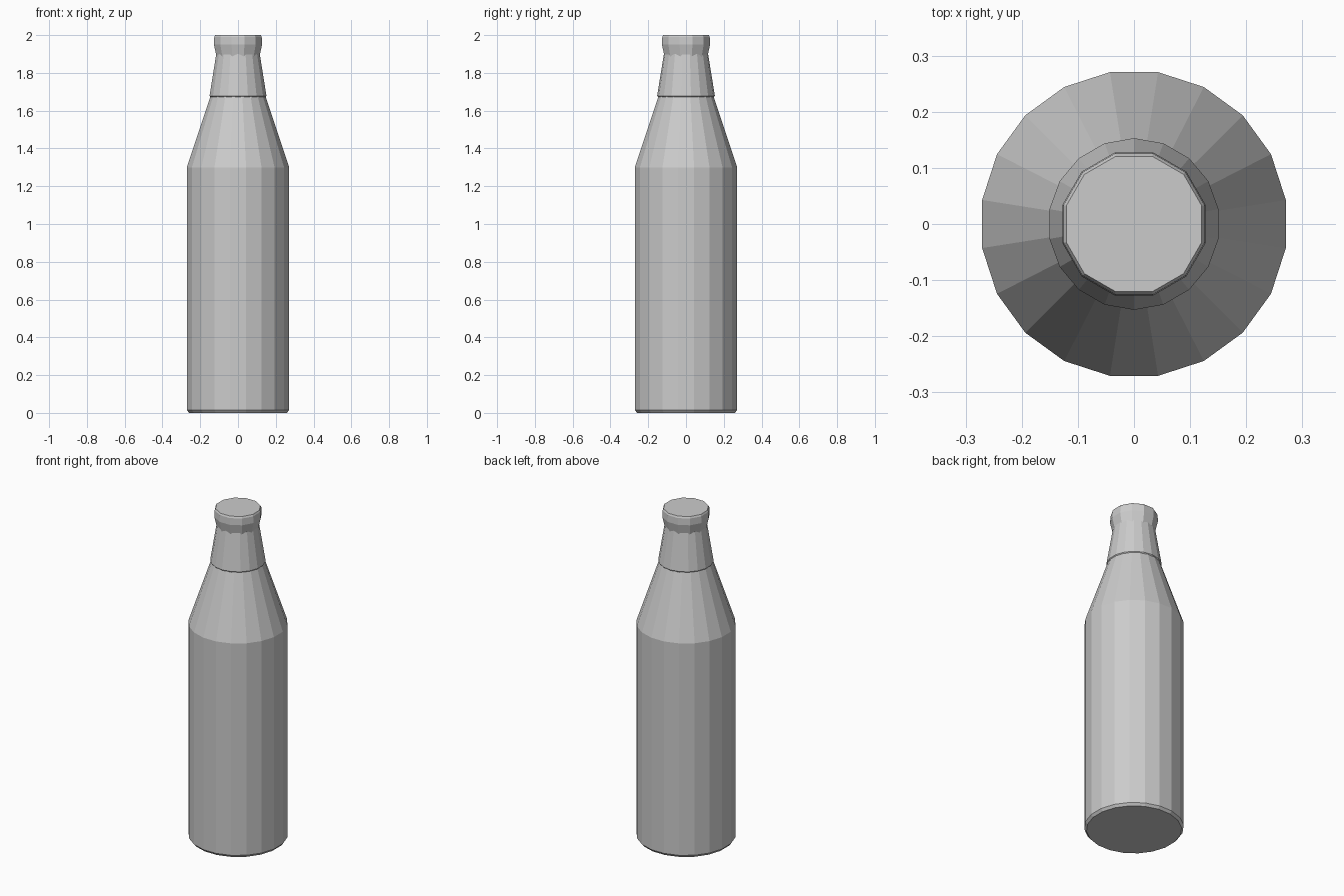
import bpy
import math

cube = bpy.data.objects.get("Cube")
if cube:
    bpy.data.objects.remove(cube, do_unlink=True)

# Single grey for the whole bottle
GREY = (0.6, 0.6, 0.6, 1.0)
grey = bpy.data.materials.new("plain grey")
grey.use_nodes = True
grey.diffuse_color = GREY
grey.node_tree.nodes["Principled BSDF"].inputs["Base Color"].default_value = GREY


def lathe(name, profile, sides, turn=0.5):
    """Closed, flat-faced solid turned from (radius, height) points, bottom to top."""
    verts = []
    for radius, z in profile:
        for i in range(sides):
            a = math.tau * (i + turn) / sides
            verts.append((radius * math.cos(a), radius * math.sin(a), z))
    faces = [tuple(reversed(range(sides)))]
    for ring in range(len(profile) - 1):
        low = ring * sides
        for i in range(sides):
            j = (i + 1) % sides
            faces.append((low + i, low + j, low + sides + j, low + sides + i))
    faces.append(tuple(range(len(verts) - sides, len(verts))))
    mesh = bpy.data.meshes.new(name)
    mesh.from_pydata(verts, [], faces)
    mesh.materials.append(grey)
    obj = bpy.data.objects.new(name, mesh)
    bpy.context.scene.collection.objects.link(obj)
    return obj


# Straight body with a small base bevel and a tapering shoulder
lathe("bottle_body", [(0.262, 0.0), (0.274, 0.015), (0.274, 1.3), (0.148, 1.675)], 20)

# Neck, overhanging the shoulder by a thin step
lathe("bottle_neck", [(0.145, 1.668), (0.153, 1.678), (0.117, 1.9)], 18)

# Flared, closed lip
lathe("bottle_lip", [(0.117, 1.885), (0.132, 1.95), (0.13, 1.99), (0.125, 2.0)], 12)
